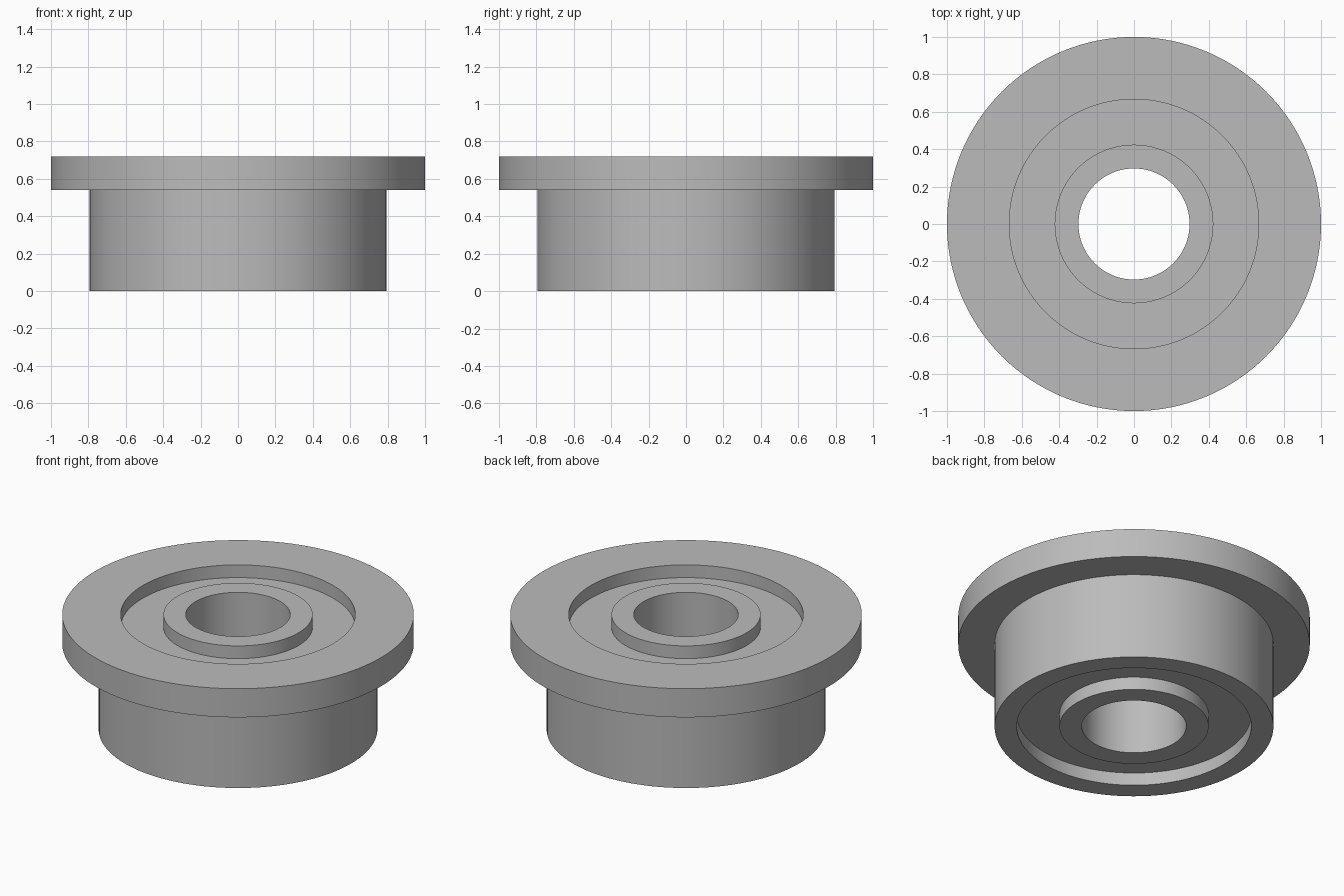
import bpy, bmesh
from math import tau, radians
from mathutils import Matrix

cube = bpy.data.objects.get("Cube")
if cube:
    bpy.data.objects.remove(cube, do_unlink=True)

HEIGHT = 0.72
FLANGE_Z = 0.54
RECESS = 0.08
BORE, INNER, SEAL, BODY, FLANGE = 0.297, 0.424, 0.667, 0.793, 1.0

steel = bpy.data.materials.new("grey_steel")
steel.use_nodes = True
grey = (0.5, 0.5, 0.5, 1)
steel.diffuse_color = grey
steel.node_tree.nodes["Principled BSDF"].inputs["Base Color"].default_value = grey


def lathe(name, profile, segments=128):
    """Revolve a closed counter-clockwise (radius, z) outline about the z axis."""
    bm = bmesh.new()
    rings = []
    for i in range(segments):
        turn = Matrix.Rotation(tau * i / segments, 3, "Z")
        rings.append([bm.verts.new(turn @ Matrix.Identity(3).col[0] * r) for r, z in profile])
        for vert, (r, z) in zip(rings[-1], profile):
            vert.co.z = z
    count = len(profile)
    for i in range(segments):
        a, b = rings[i], rings[(i + 1) % segments]
        for j in range(count):
            k = (j + 1) % count
            bm.faces.new((a[j], b[j], b[k], a[k]))
    bmesh.ops.recalc_face_normals(bm, faces=bm.faces)
    mesh = bpy.data.meshes.new(name)
    bm.to_mesh(mesh)
    bm.free()
    mesh.materials.append(steel)
    obj = bpy.data.objects.new(name, mesh)
    bpy.context.collection.objects.link(obj)
    bpy.ops.object.select_all(action="DESELECT")
    obj.select_set(True)
    bpy.context.view_layer.objects.active = obj
    bpy.ops.object.shade_smooth_by_angle(angle=radians(30))
    return obj


# Outer ring with its flange at the top
lathe("flanged_outer_ring", [(SEAL, 0), (BODY, 0), (BODY, FLANGE_Z), (FLANGE, FLANGE_Z),
                             (FLANGE, HEIGHT), (SEAL, HEIGHT)])

# Inner ring around the open bore
lathe("inner_ring", [(BORE, 0), (INNER, 0), (INNER, HEIGHT), (BORE, HEIGHT)])

# Recessed shield filling the gap between the rings
lathe("shield", [(INNER, RECESS), (SEAL, RECESS), (SEAL, HEIGHT - RECESS), (INNER, HEIGHT - RECESS)])
